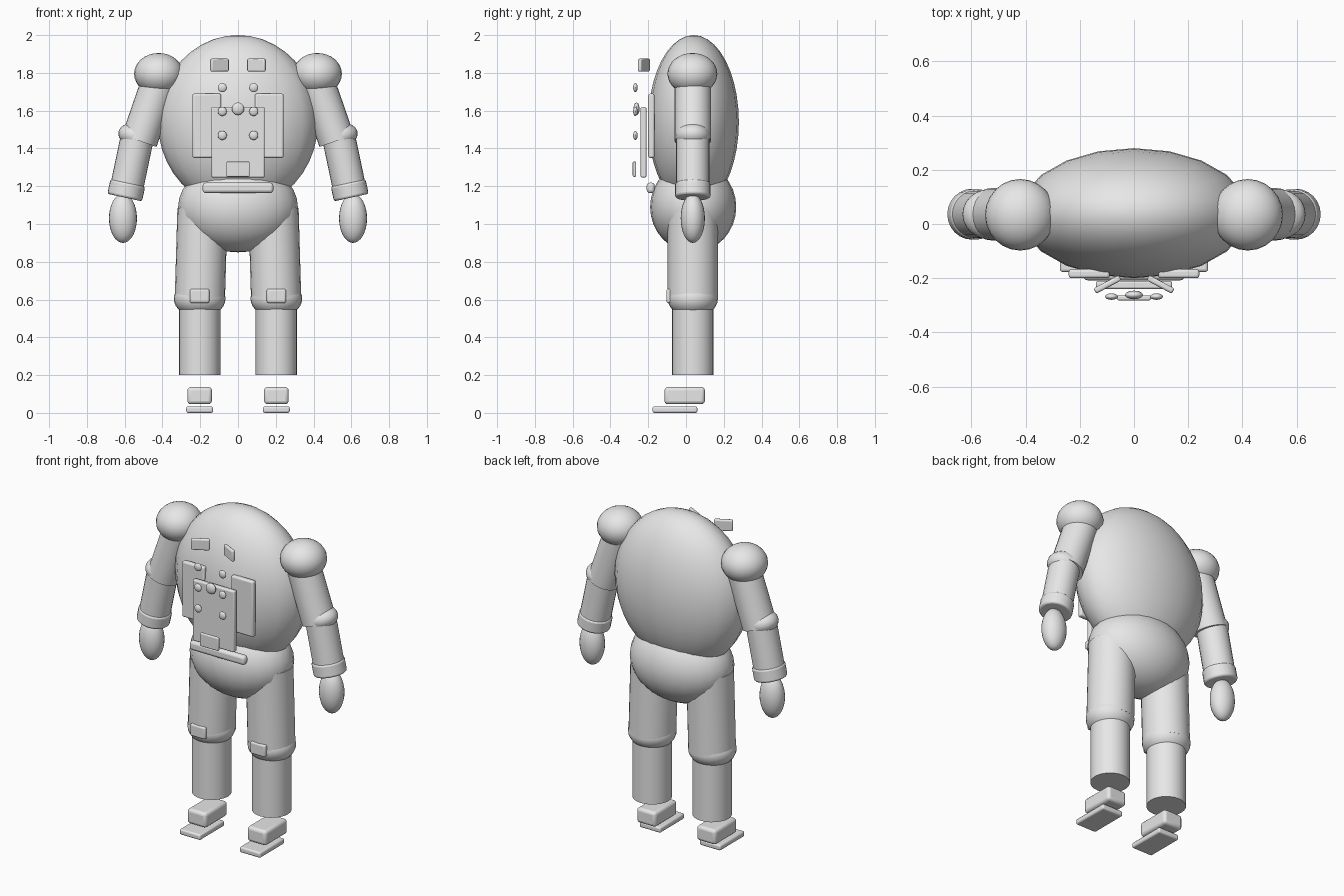
import bpy, math
from mathutils import Vector

if "Cube" in bpy.data.objects:
    bpy.data.objects.remove(bpy.data.objects["Cube"])

grey = bpy.data.materials.new("suit_grey")
grey.diffuse_color = (0.8, 0.8, 0.8, 1)
grey.use_nodes = True
grey.node_tree.nodes["Principled BSDF"].inputs["Base Color"].default_value = grey.diffuse_color
YC = 0.036  # depth of the limb axes


def finish(name, bevel=0.0):
    o = bpy.context.object
    o.name = name
    o.data.materials.append(grey)
    bpy.ops.object.transform_apply(location=False, rotation=False, scale=True)
    if bevel:
        m = o.modifiers.new("rounding", 'BEVEL')
        m.width = bevel
        m.segments = 3
        m.limit_method = 'ANGLE'
    bpy.ops.object.shade_smooth_by_angle(angle=math.radians(40))
    return o


def ball(name, loc, half, seg=24, rings=16, tilt=0.0):
    bpy.ops.mesh.primitive_uv_sphere_add(segments=seg, ring_count=rings, radius=1,
                                         location=loc, rotation=(0, tilt, 0))
    bpy.context.object.scale = half
    return finish(name)


def tube(name, a, b, r, bevel=0.0):
    a, b = Vector(a), Vector(b)
    d = b - a
    bpy.ops.mesh.primitive_cylinder_add(vertices=24, radius=r, depth=d.length, location=(a + b) / 2,
                                        rotation=d.to_track_quat('Z', 'Y').to_euler())
    return finish(name, bevel)


def box(name, x, y, z, bevel, turn=0.0):
    """Rounded box from its (low, high) extent on each axis."""
    bpy.ops.mesh.primitive_cube_add(size=1, location=[sum(e) / 2 for e in (x, y, z)],
                                    rotation=(0, 0, turn))
    bpy.context.object.scale = [e[1] - e[0] for e in (x, y, z)]
    return finish(name, bevel)


# Body
ball("torso", (0, 0.04, 1.54), (0.424, 0.24, 0.46), 20, 20)
ball("hips", (0, 0.038, 1.09), (0.317, 0.228, 0.24))

# Chest control panel and belt
box("control_panel", (-0.141, 0.141), (-0.24, -0.21), (1.246, 1.62), 0.008)
box("panel_display", (-0.062, 0.062), (-0.282, -0.264), (1.25, 1.33), 0.006)
ball("main_knob", (0, -0.262, 1.61), (0.033, 0.016, 0.033), 16, 10)
box("belt", (-0.187, 0.187), (-0.208, -0.166), (1.164, 1.219), 0.016)

for side, s in (("left", 1), ("right", -1)):
    def span(lo, hi):
        return (lo, hi) if s > 0 else (-hi, -lo)

    # Chest details
    box(f"{side}_chest_plate", span(0.09, 0.241), (-0.2, -0.167), (1.35, 1.69), 0.01)
    box(f"{side}_collar_tab", span(0.045, 0.151), (-0.234, -0.212), (1.807, 1.875), 0.008,
        -s * math.radians(28))
    for i, z in enumerate((1.722, 1.596, 1.469)):
        ball(f"{side}_button_{i + 1}", (s * 0.083, -0.268, z), (0.024, 0.012, 0.024), 16, 10)

    # Arm
    ball(f"{side}_shoulder", (s * 0.42, 0.034, 1.795), (0.13, 0.132, 0.11))
    tube(f"{side}_upper_arm", (s * 0.405, YC, 1.78), (s * 0.523, YC, 1.44), 0.097)
    ball(f"{side}_elbow", (s * 0.535, YC, 1.465), (0.1, 0.092, 0.068), tilt=-s * 0.25)
    tube(f"{side}_forearm", (s * 0.533, YC, 1.46), (s * 0.59, YC, 1.19), 0.088)
    tube(f"{side}_cuff", (s * 0.583, YC, 1.218), (s * 0.6, YC, 1.14), 0.094, 0.012)
    ball(f"{side}_hand", (s * 0.609, YC, 1.03), (0.074, 0.064, 0.13))

    # Leg
    tube(f"{side}_thigh", (s * 0.188, YC, 1.08), (s * 0.202, YC, 0.6), 0.133)
    ball(f"{side}_knee", (s * 0.203, YC, 0.605), (0.137, 0.133, 0.1))
    box(f"{side}_knee_pad", span(0.152, 0.254), (-0.104, -0.065), (0.582, 0.656), 0.01)
    tube(f"{side}_shin", (s * 0.203, YC, 0.6), (s * 0.203, YC, 0.2), 0.11)
    box(f"{side}_boot", span(0.138, 0.268), (-0.114, 0.1), (0.046, 0.137), 0.018)
    box(f"{side}_sole", span(0.132, 0.274), (-0.177, 0.06), (0.0, 0.034), 0.01)
